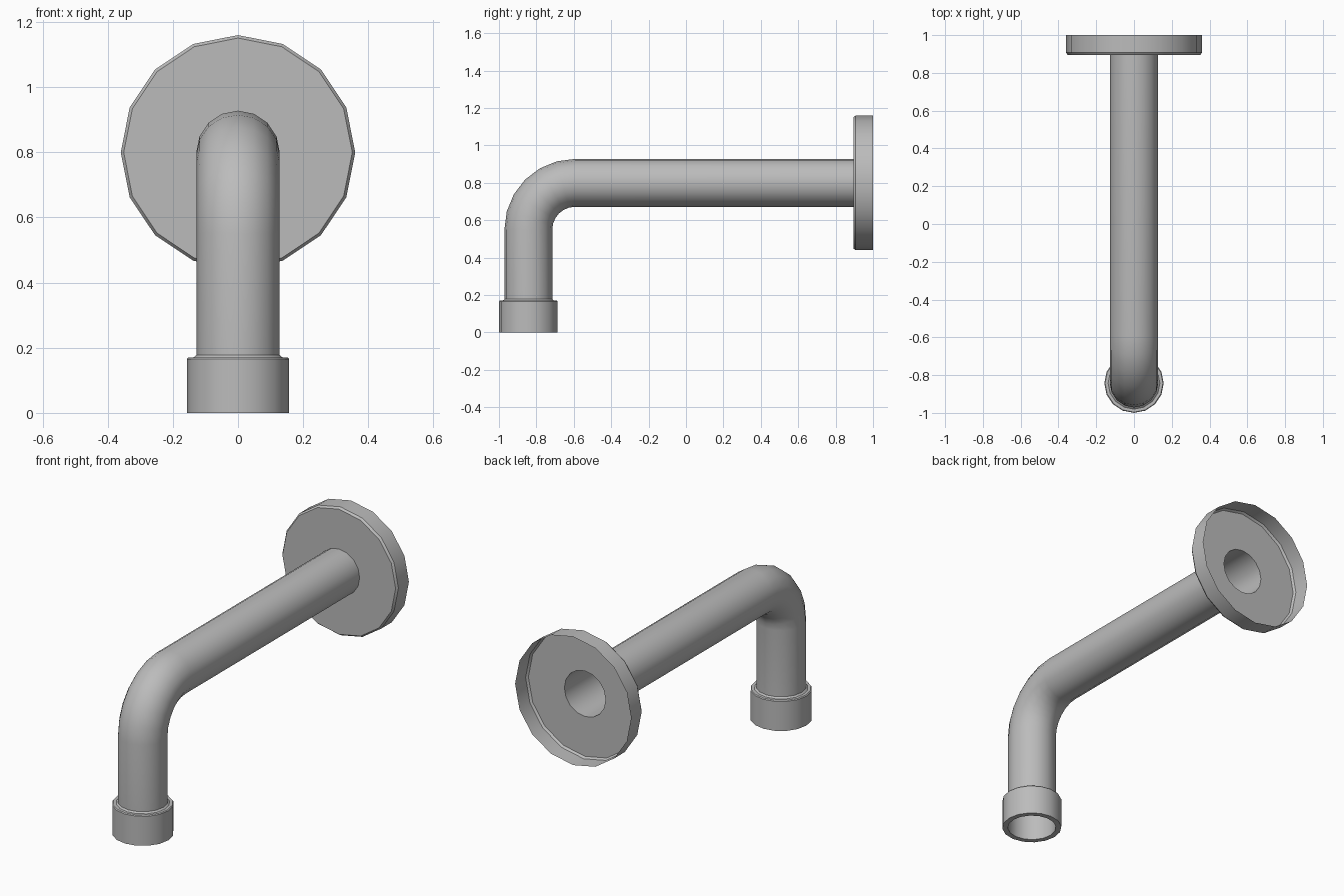
import bpy, bmesh, math
from mathutils import Vector

SIDES = 16
PIPE_R = 0.128
AXIS_Z = 0.80      # height of the horizontal run
DROP_Y = -0.843    # position of the vertical run
BEND_R = 0.25

cube = bpy.data.objects.get("Cube")
if cube:
    bpy.data.objects.remove(cube, do_unlink=True)

metal = bpy.data.materials.new("grey metal")
metal.use_nodes = True
GREY = (0.5, 0.5, 0.5, 1)
metal.diffuse_color = GREY
metal.node_tree.nodes["Principled BSDF"].inputs["Base Color"].default_value = GREY


def sweep(name, stations):
    """Skin 16-sided rings given as (centre, axis direction, radius)."""
    bm = bmesh.new()
    rings = []
    side = Vector((1, 0, 0))
    for centre, axis, radius in stations:
        up = side.cross(Vector(axis))
        ring = []
        for i in range(SIDES):
            a = math.tau * i / SIDES
            ring.append(bm.verts.new(Vector(centre) + radius * (math.cos(a) * side + math.sin(a) * up)))
        rings.append(ring)
    for r0, r1 in zip(rings, rings[1:]):
        for i in range(SIDES):
            j = (i + 1) % SIDES
            bm.faces.new((r0[i], r0[j], r1[j], r1[i]))
    bmesh.ops.remove_doubles(bm, verts=bm.verts, dist=1e-5)
    bmesh.ops.recalc_face_normals(bm, faces=bm.faces)
    mesh = bpy.data.meshes.new(name)
    bm.to_mesh(mesh)
    bm.free()
    mesh.materials.append(metal)
    obj = bpy.data.objects.new(name, mesh)
    bpy.context.collection.objects.link(obj)
    bpy.ops.object.select_all(action='DESELECT')
    obj.select_set(True)
    bpy.context.view_layer.objects.active = obj
    bpy.ops.object.shade_smooth_by_angle(angle=math.radians(30))
    return obj


# Pipe: horizontal run, quarter bend, vertical run; both ends open
bend_y, bend_z = DROP_Y + BEND_R, AXIS_Z - BEND_R
path = [((0, 0.895, AXIS_Z), (0, -1, 0), PIPE_R)]
STEPS = 6
for k in range(STEPS + 1):
    a = math.pi / 2 * k / STEPS
    path.append(((0, bend_y - BEND_R * math.sin(a), bend_z + BEND_R * math.cos(a)),
                 (0, -math.cos(a), -math.sin(a)), PIPE_R))
path.append(((0, DROP_Y, 0.178), (0, 0, -1), PIPE_R))
sweep("pipe", path)

# Outlet collar: chamfered sleeve with a through bore
collar = [(PIPE_R, 0.178), (0.137, 0.17), (0.153, 0.17), (0.157, 0.165),
          (0.157, 0), (PIPE_R, 0), (PIPE_R, 0.178)]
sweep("outlet_collar", [((0, DROP_Y, z), (0, 0, -1), r) for r, z in collar])

# Wall flange: hollow cup, open at the back, with a chamfered front rim
flange = [(0.36, 1.0), (0.36, 0.907), (0.351, 0.895), (PIPE_R, 0.895)]
sweep("wall_flange", [((0, y, AXIS_Z), (0, -1, 0), r) for r, y in flange])
